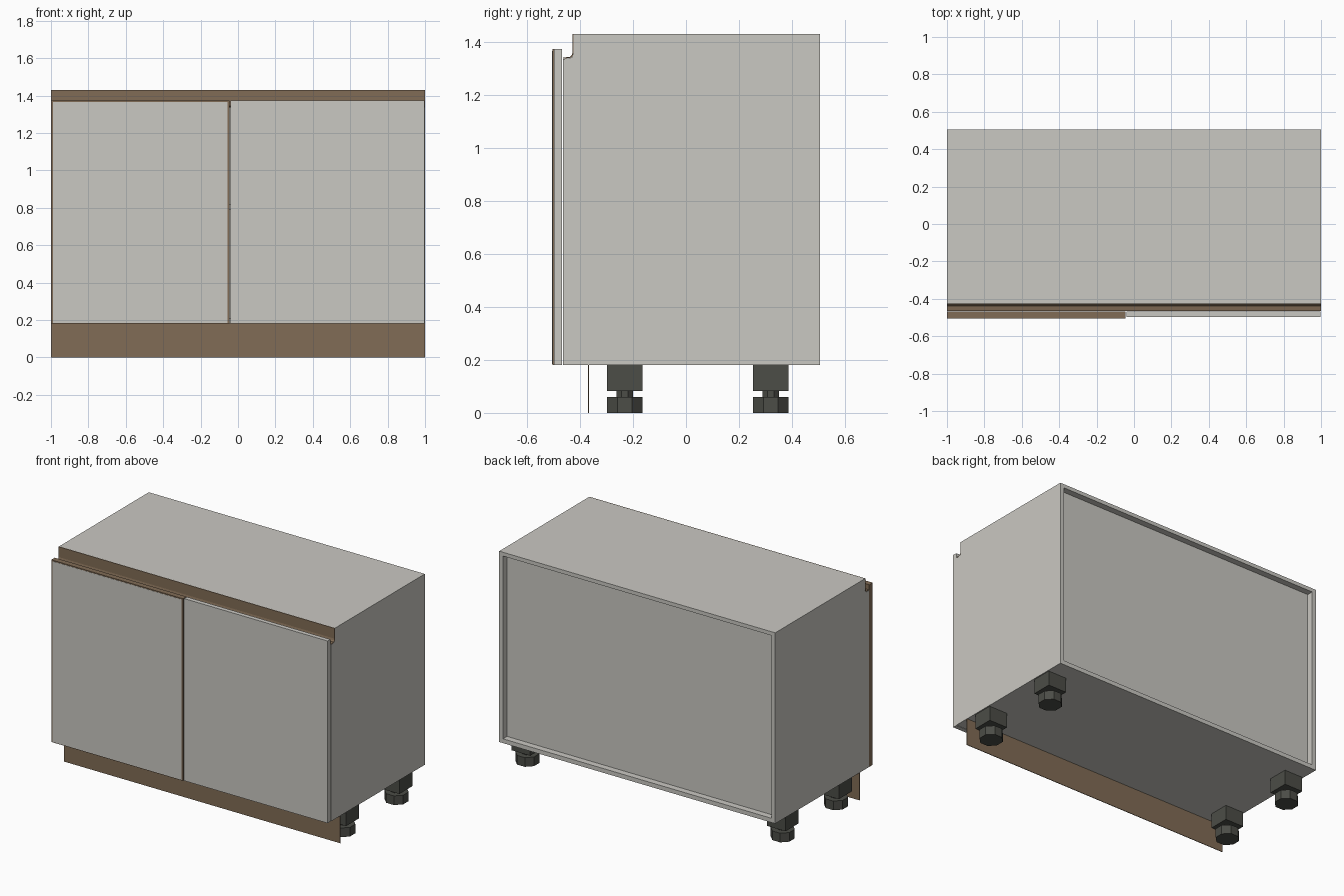
import bpy, bmesh, math

if "Cube" in bpy.data.objects:
    bpy.data.objects.remove(bpy.data.objects["Cube"])


def material(name, rgb):
    m = bpy.data.materials.new(name)
    m.diffuse_color = (*rgb, 1.0)
    m.use_nodes = True
    m.node_tree.nodes["Principled BSDF"].inputs["Base Color"].default_value = m.diffuse_color
    return m


GREY = material("light grey board", (0.59, 0.58, 0.54))
BROWN = material("brown trim", (0.22, 0.15, 0.092))
DARK = material("dark plastic", (0.072, 0.074, 0.063))


def finish(name, bm, mat):
    bmesh.ops.recalc_face_normals(bm, faces=bm.faces)
    me = bpy.data.meshes.new(name)
    bm.to_mesh(me)
    bm.free()
    me.materials.append(mat)
    ob = bpy.data.objects.new(name, me)
    bpy.context.collection.objects.link(ob)
    return ob


def extrude(name, pts, vec, mat):
    """Closed outline of 3D points extruded along vec."""
    bm = bmesh.new()
    face = bm.faces.new([bm.verts.new(p) for p in pts])
    new = bmesh.ops.extrude_face_region(bm, geom=[face])["geom"]
    bmesh.ops.translate(bm, vec=vec, verts=[v for v in new if isinstance(v, bmesh.types.BMVert)])
    return finish(name, bm, mat)


def box(name, x, y, z, mat):
    pts = [(x[0], y[0], z[0]), (x[1], y[0], z[0]), (x[1], y[1], z[0]), (x[0], y[1], z[0])]
    return extrude(name, pts, (0, 0, z[1] - z[0]), mat)


def octagon(name, x, y, z, flat, mat):
    r = flat / 2 / math.cos(math.pi / 8)
    pts = [(x + r * math.cos(math.pi / 8 + i * math.pi / 4),
            y + r * math.sin(math.pi / 8 + i * math.pi / 4), z[0]) for i in range(8)]
    return extrude(name, pts, (0, 0, z[1] - z[0]), mat)


T = 0.028                      # board thickness
FRONT, BACK = -0.465, 0.505    # carcass depth
BASE = 0.18                    # carcass underside

# side panels with the handle notch at the top front
outline = [(FRONT, BASE), (BACK, BASE), (BACK, 1.405), (-0.424, 1.405),
           (-0.424, 1.357), (-0.428, 1.345), (-0.436, 1.339), (FRONT, 1.336)]
for name, x in (("left_side", -1.0), ("right_side", 1.0 - T)):
    extrude(name, [(x, y, z) for y, z in outline], (T, 0, 0), GREY)

# boards
inner = (-1 + T, 1 - T)
box("top_board", (-1, 1), (-0.424, BACK), (1.405, 1.43), GREY)
box("bottom_board", inner, (FRONT, BACK), (BASE, BASE + T), GREY)
box("back_panel", inner, (0.445, 0.463), (BASE + T, 1.405), GREY)
box("shelf", inner, (-0.44, 0.445), (0.79, 0.79 + T), GREY)

# recessed handle profile along the front top edge
outer = [(-0.428, 1.43), (-0.428, 1.362), (-0.431, 1.351), (-0.438, 1.344), (FRONT, 1.341)]
under = [(FRONT, 1.337), (-0.436, 1.340), (-0.428, 1.346), (-0.4245, 1.358), (-0.4245, 1.43)]
extrude("handle_profile", [(-1, y, z) for y, z in outer + under], (2, 0, 0), BROWN)

# left door: brown core with a grey front face
box("left_door", (-1, -0.046), (-0.504, -0.468), (BASE, 1.373), BROWN)
box("left_door_face", (-0.989, -0.057), (-0.505, -0.5035), (BASE + 0.004, 1.366), GREY)
# right door
box("right_door", (-0.041, 0.998), (-0.498, -0.469), (BASE, 1.373), GREY)

# plinth
box("plinth", (-1, 1), (-0.37, -0.366), (0, BASE), BROWN)

# adjustable legs
for sx, side in ((-1, "left"), (1, "right")):
    for y, end in ((-0.231, "front"), (0.32, "back")):
        x, h = sx * 0.925, 0.0675
        box(f"{end}_{side}_leg_block", (x - h, x + h), (y - h, y + h), (0.083, BASE), DARK)
        octagon(f"{end}_{side}_leg_stem", x, y, (0.058, 0.085), 0.062, DARK)
        octagon(f"{end}_{side}_leg_foot", x, y, (0, 0.06), 0.135, DARK)
